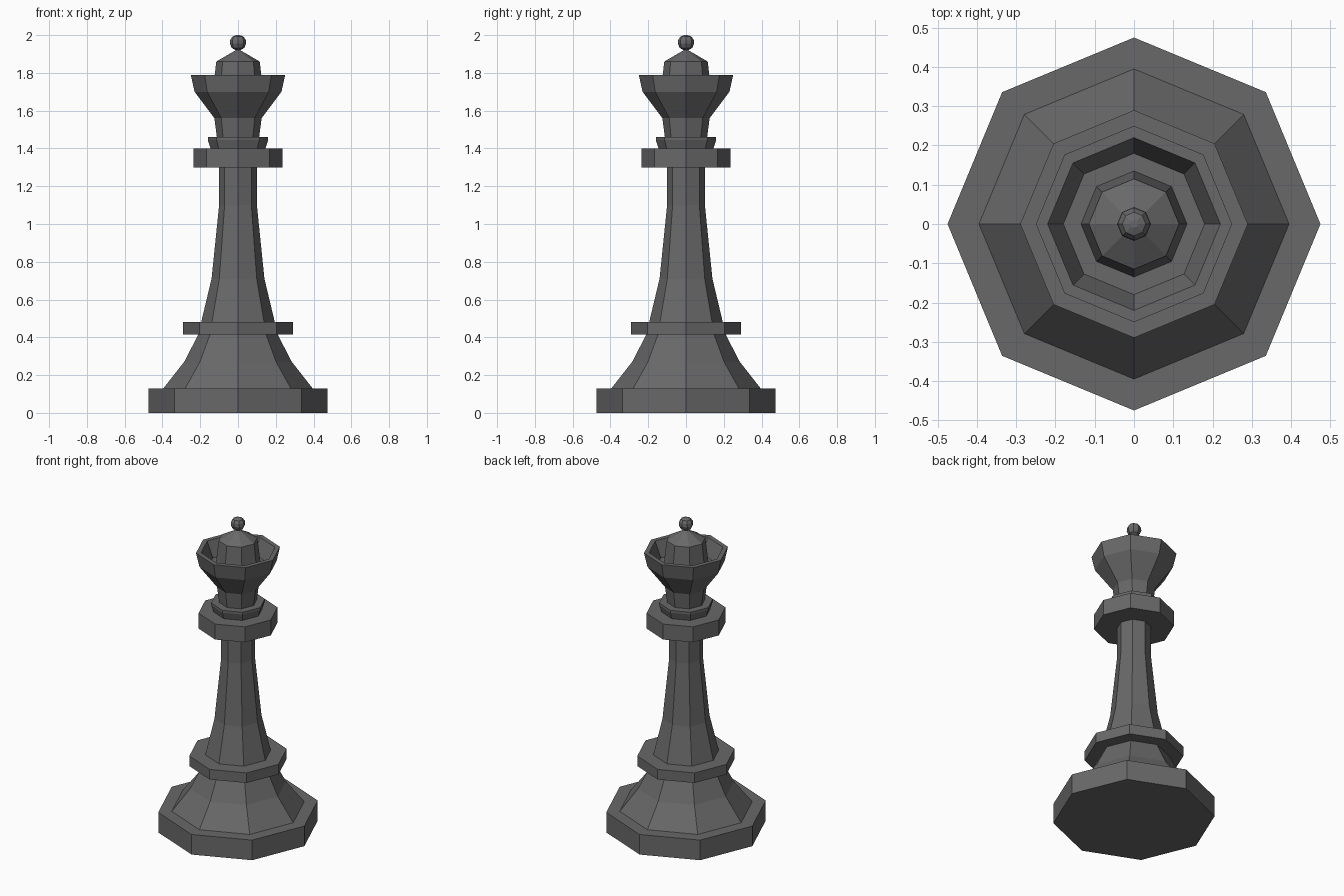
import bpy
import bmesh
from math import cos, sin, tau

SIDES = 8

cube = bpy.data.objects.get("Cube")
if cube:
    bpy.data.objects.remove(cube, do_unlink=True)

grey = bpy.data.materials.new("dark grey")
grey.use_nodes = True
colour = (0.14, 0.14, 0.14, 1)
grey.diffuse_color = colour
grey.node_tree.nodes["Principled BSDF"].inputs["Base Color"].default_value = colour


def turned(name, profile, cap_bottom=False, cap_top=False):
    """Sweep (radius, height) points, listed bottom to top, into an octagonal shell."""
    bm = bmesh.new()
    rings = []
    for r, z in profile:
        rings.append([bm.verts.new((r * cos(tau * i / SIDES), r * sin(tau * i / SIDES), z))
                      for i in range(SIDES)])
    for low, high in zip(rings, rings[1:]):
        for i in range(SIDES):
            j = (i + 1) % SIDES
            bm.faces.new((low[i], low[j], high[j], high[i]))
    if cap_bottom:
        bm.faces.new(rings[0][::-1])
    if cap_top:
        bm.faces.new(rings[-1])
    mesh = bpy.data.meshes.new(name)
    bm.to_mesh(mesh)
    bm.free()
    mesh.materials.append(grey)
    obj = bpy.data.objects.new(name, mesh)
    bpy.context.scene.collection.objects.link(obj)
    return obj


# Plinth and flared foot
turned("base", [(0.475, 0), (0.475, 0.13), (0.395, 0.13)], cap_bottom=True)
turned("foot", [(0.395, 0.13), (0.285, 0.27), (0.21, 0.415)])

# Lower collar and tapering stem
turned("lower_collar", [(0.21, 0.415), (0.29, 0.415), (0.29, 0.48), (0.195, 0.48)])
turned("stem", [(0.195, 0.48), (0.14, 0.71), (0.10, 1.10), (0.10, 1.30)])

# Upper collar with the small ring above it
turned("upper_collar", [(0.10, 1.30), (0.235, 1.30), (0.235, 1.40), (0.145, 1.40)])
turned("neck_ring", [(0.145, 1.40), (0.16, 1.445), (0.16, 1.46), (0.112, 1.46)])

# Hollow crown with a sunken floor
turned("crown", [(0.112, 1.46), (0.125, 1.56), (0.23, 1.70), (0.25, 1.79),
                 (0.22, 1.79), (0.18, 1.69), (0.135, 1.69)])

# Domed cap and ball finial
turned("crown_cap", [(0.135, 1.69), (0.115, 1.86), (0.012, 1.92)], cap_top=True)
turned("finial", [(0.012, 1.92), (0.033, 1.932), (0.043, 1.955), (0.041, 1.975),
                  (0.03, 1.992), (0.01, 2.0)], cap_bottom=True, cap_top=True)
